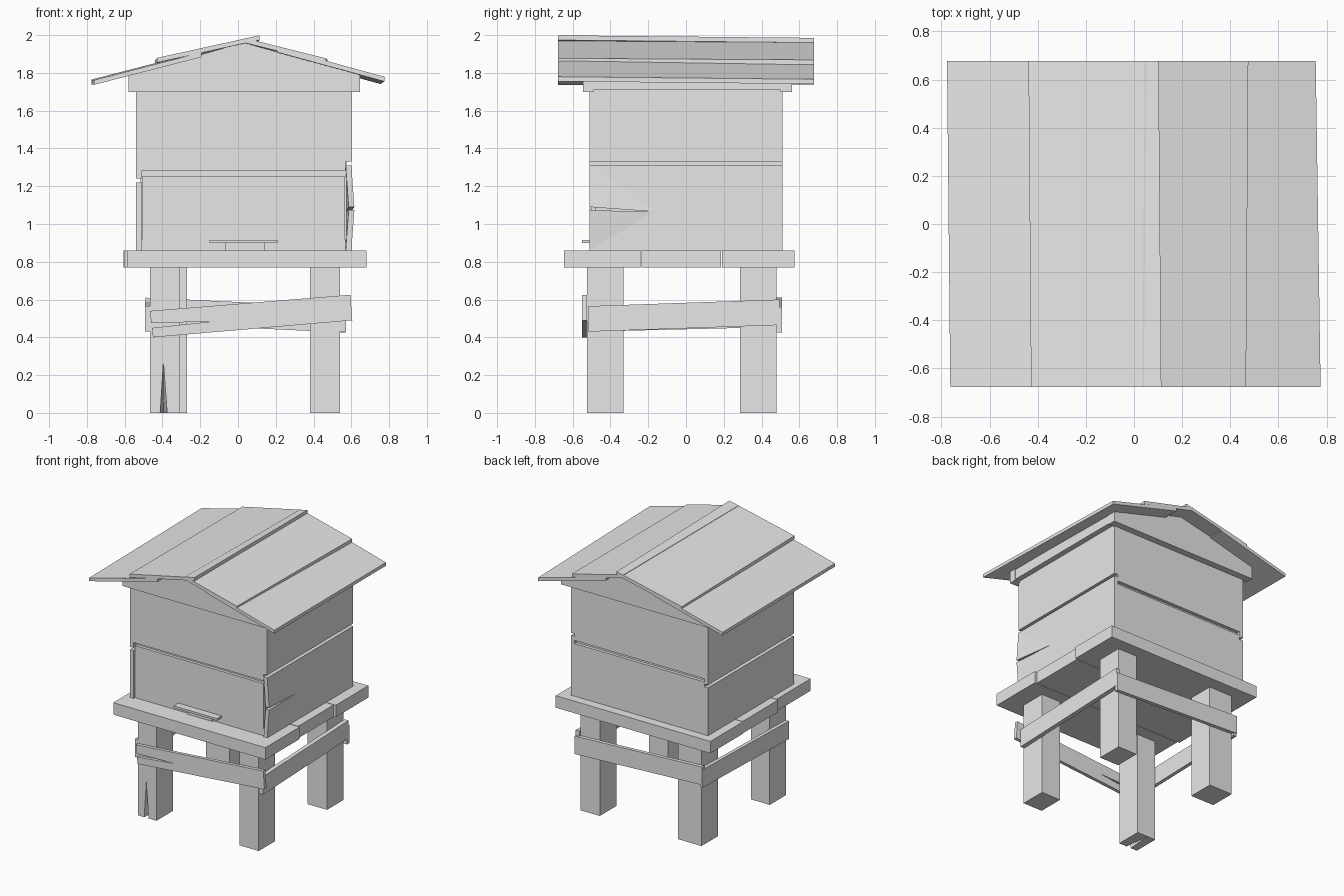
import bpy
import bmesh

old = bpy.data.objects.get("Cube")
if old:
    bpy.data.objects.remove(old, do_unlink=True)

# Single plain grey for every board
grey = bpy.data.materials.new("plain_grey")
grey.use_nodes = True
GREY = (0.8, 0.8, 0.8, 1)
grey.diffuse_color = GREY
for node in grey.node_tree.nodes:
    if node.type == "BSDF_PRINCIPLED":
        node.inputs["Base Color"].default_value = GREY


def prism(name, axis, outline, low, high, tweak=None):
    """Extrude an outline along an axis, then optionally move its vertices."""
    bm = bmesh.new()

    def place(point, along):
        coords = list(point)
        coords.insert("xyz".index(axis), along)
        return bm.verts.new(coords)

    start = [place(p, low) for p in outline]
    end = [place(p, high) for p in outline]
    bm.faces.new(start)
    bm.faces.new(end[::-1])
    count = len(outline)
    for i in range(count):
        j = (i + 1) % count
        bm.faces.new((start[j], start[i], end[i], end[j]))
    if tweak:
        for vert in bm.verts:
            tweak(vert.co)
    bmesh.ops.recalc_face_normals(bm, faces=bm.faces)
    bmesh.ops.triangulate(bm, faces=[f for f in bm.faces if len(f.verts) > 4])
    mesh = bpy.data.meshes.new(name)
    bm.to_mesh(mesh)
    bm.free()
    mesh.materials.append(grey)
    obj = bpy.data.objects.new(name, mesh)
    bpy.context.scene.collection.objects.link(obj)
    return obj


def box(name, x, y, z):
    outline = [(x[0], y[0]), (x[1], y[0]), (x[1], y[1]), (x[0], y[1])]
    return prism(name, "z", outline, z[0], z[1])


def sloped(name, axis, first, last, height, low, high, tweak=None):
    """Board whose lower edge runs from first to last."""
    (a, za), (b, zb) = first, last
    outline = [(a, za), (b, zb), (b, zb + height), (a, za + height)]
    return prism(name, axis, outline, low, high, tweak)


# Legs, one of them split at the foot
LEG_TOP = 0.78
FRONT, BACK = (-0.525, -0.33), (0.285, 0.48)
box("front_left_leg", (0.38, 0.54), FRONT, (0, LEG_TOP))
box("back_left_leg", (0.38, 0.54), BACK, (0, LEG_TOP))
box("back_right_leg", (-0.465, -0.27), BACK, (0, LEG_TOP))
SPLIT = -0.395


def close_split(co):
    if co.y > FRONT[0] + 0.1 and abs(co.x - SPLIT) < 0.03:
        co.x = SPLIT


prism("front_right_leg", "y",
      [(-0.465, 0), (-0.412, 0), (SPLIT, 0.27), (-0.375, 0), (-0.31, 0),
       (-0.31, LEG_TOP), (-0.465, LEG_TOP)], FRONT[0], FRONT[1], close_split)

# Crooked braces, the front one cracked at its end
prism("front_brace", "y",
      [(-0.45, 0.4), (0.605, 0.49), (0.595, 0.625), (-0.465, 0.54),
       (-0.46, 0.475), (-0.14, 0.484), (-0.455, 0.45)], -0.55, -0.525)
sloped("back_brace", "y", (-0.49, 0.475), (0.57, 0.425), 0.135, 0.48, 0.507)
sloped("left_brace", "x", (-0.52, 0.43), (0.495, 0.465), 0.135, 0.54, 0.572)
sloped("right_brace", "x", (-0.52, 0.43), (0.5, 0.455), 0.135, -0.492, -0.465)

# Platform planks
DECK = (0.77, 0.86)
box("front_plank", (-0.585, 0.68), (-0.645, -0.24), DECK)
box("middle_plank", (-0.6, 0.665), (-0.235, 0.185), DECK)
box("back_plank", (-0.605, 0.68), (0.19, 0.575), DECK)

# Hive body: core with plank cladding and open gaps
FLOOR, EAVE = DECK[1], 1.72
DEPTH = (-0.51, 0.51)
INNER = (-0.51, 0.57)
LEFT_SKIN, RIGHT_SKIN = (0.57, 0.6), (-0.54, -0.51)
box("body_core", (-0.515, 0.575), (-0.48, 0.485), (FLOOR, 1.77))
box("front_upper_wall", INNER, (-0.51, -0.47), (1.28, EAVE))
box("front_lower_wall", (-0.505, 0.565), (-0.502, -0.47), (0.92, 1.255))
box("back_upper_wall", INNER, (0.48, 0.51), (1.28, EAVE))
box("back_lower_wall", INNER, (0.48, 0.508), (FLOOR, 1.255))
box("left_upper_wall", LEFT_SKIN, DEPTH, (1.33, EAVE))
box("right_upper_wall", RIGHT_SKIN, DEPTH, (1.24, EAVE))
box("right_lower_wall", RIGHT_SKIN, DEPTH, (FLOOR, 1.22))


def bulge(co):
    if co.y < -0.5 and 1 < co.z < 1.2:
        co.x += 0.016


prism("left_lower_wall", "x",
      [(DEPTH[0], FLOOR), (DEPTH[1], FLOOR), (DEPTH[1], 1.31),
       (DEPTH[0], 1.31), (DEPTH[0], 1.09), (-0.17, 1.065),
       (DEPTH[0], 1.073)], LEFT_SKIN[0], LEFT_SKIN[1], bulge)

# Entrance: sill strip, doorway block and landing shelf
box("entrance_strip", INNER, (-0.495, -0.47), (FLOOR, 0.92))
box("entrance_block", (-0.07, 0.14), (-0.508, -0.48), (FLOOR, 0.9))
box("landing_shelf", (-0.15, 0.21), (-0.55, -0.48), (0.9, 0.916))

# Gables and eave rails
for name, near, far in (("front_gable", -0.545, -0.49),
                        ("back_gable", 0.5, 0.56)):
    prism(name, "y", [(-0.58, 1.7), (0.645, 1.7), (0.645, 1.79),
                      (0.03, 1.96), (-0.58, 1.79)], near, far)
box("left_eave_rail", (0.59, 0.64), DEPTH, (1.71, 1.785))
box("right_eave_rail", (-0.575, -0.53), DEPTH, (1.71, 1.785))


# Overlapping roof boards, each slightly askew
def roof_board(name, first, last, skew, tilt):
    def lean(co):
        co.x += skew * co.y
        co.z += tilt * co.y

    sloped(name, "y", first, last, 0.025, -0.677, 0.677, lean)


roof_board("right_lower_roof", (-0.77, 1.738), (-0.2, 1.885), -0.01, 0.002)
roof_board("right_upper_roof", (-0.433, 1.848), (0.108, 1.967), -0.008, -0.01)
roof_board("left_lower_roof", (0.765, 1.748), (0.2, 1.902), -0.015, -0.01)
roof_board("left_upper_roof", (0.47, 1.848), (0.04, 1.955), 0.007, -0.006)
